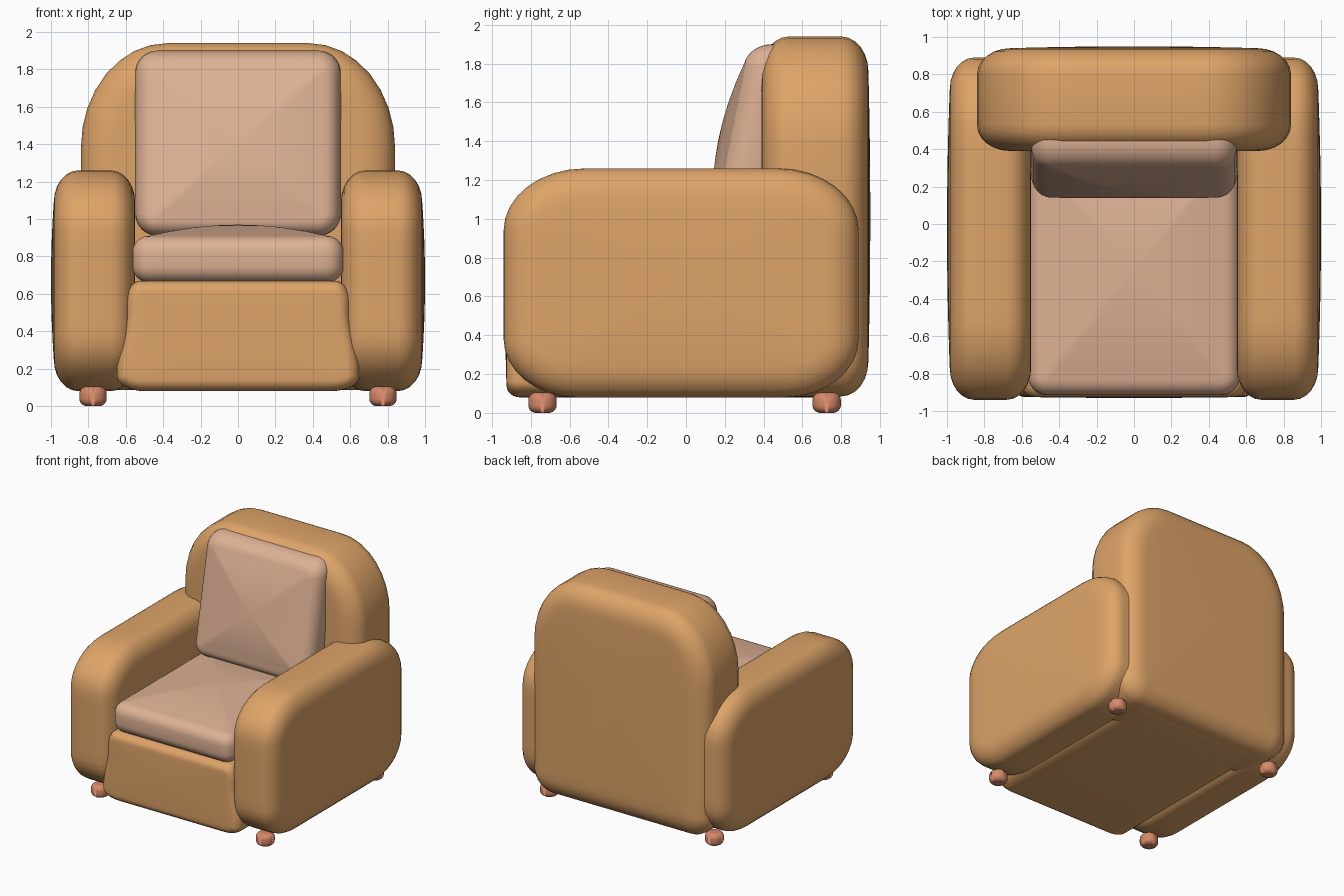
import bpy, bmesh, math
from mathutils import Vector

if "Cube" in bpy.data.objects:
    bpy.data.objects.remove(bpy.data.objects["Cube"])


def material(name, rgb):
    m = bpy.data.materials.new(name)
    m.diffuse_color = (*rgb, 1)
    m.use_nodes = True
    m.node_tree.nodes["Principled BSDF"].inputs["Base Color"].default_value = m.diffuse_color
    return m


TAN = material("tan upholstery", (0.73, 0.37, 0.14))
BEIGE = material("pinkish beige cushion", (0.73, 0.44, 0.30))
WOOD = material("reddish wood", (0.68, 0.25, 0.14))


def outline(box, radii, inset):
    """Rounded rectangle; radii are (ru, rv) for lower left, lower right, upper right, upper left."""
    u0, u1, v0, v1 = box[0] + inset, box[1] - inset, box[2] + inset, box[3] - inset
    corners = [(u0, v0, 1, 1), (u1, v0, -1, 1), (u1, v1, -1, -1), (u0, v1, 1, -1)]
    arcs = []
    for k, ((u, v, su, sv), (ru, rv)) in enumerate(zip(corners, radii)):
        ru, rv = max(ru - inset, 0.03), max(rv - inset, 0.03)
        arc = []
        for i in range(9):
            a = math.pi + (k + i / 8) * math.pi / 2
            arc.append(Vector((u + su * ru + ru * math.cos(a),
                               v + sv * rv + rv * math.sin(a))))
        arcs.append(arc)
    pts = []
    for k, arc in enumerate(arcs):
        end = arcs[(k + 1) % 4][0]
        pts += arc + [arc[-1].lerp(end, j / 7) for j in range(1, 7)]
    return pts


def pillow(name, mat, axis, box, radii, span, depth, inset, crown=(0, 0), bend=None):
    """Padded block: rounded outline swept along an axis, with rolled edges and crowned caps."""
    steps = 6
    d0, d1 = span
    mid = Vector(((box[0] + box[1]) / 2, (box[2] + box[3]) / 2))
    roll = [i / steps * math.pi / 2 for i in range(steps + 1)]
    rings = []

    def cap(d, c):
        inner = outline(box, radii, inset)
        return [([mid + (p - mid) * s for p in inner], d + c * (1 - s * s))
                for s in (0.02, 0.25, 0.5, 0.75, 0.9)]

    rings += cap(d0, -crown[0])
    rings += [(outline(box, radii, inset * (1 - math.sin(a))), d0 + depth * (1 - math.cos(a)))
              for a in roll]
    rings += [(outline(box, radii, inset * (1 - math.sin(a))), d1 - depth * (1 - math.cos(a)))
              for a in reversed(roll)]
    rings += reversed(cap(d1, crown[1]))

    bm = bmesh.new()
    loops = []
    for pts, d in rings:
        loop = []
        for u, v in pts:
            co = Vector({"x": (d, u, v), "y": (u, d, v), "z": (u, v, d)}[axis])
            loop.append(bm.verts.new(bend(co) if bend else co))
        loops.append(loop)
    for a, b in zip(loops, loops[1:]):
        for i in range(len(a)):
            j = (i + 1) % len(a)
            bm.faces.new((a[i], a[j], b[j], b[i]))
    bm.faces.new(loops[0])
    bm.faces.new(loops[-1])
    bmesh.ops.recalc_face_normals(bm, faces=bm.faces)
    mesh = bpy.data.meshes.new(name)
    bm.to_mesh(mesh)
    bm.free()
    mesh.materials.append(mat)
    mesh.shade_smooth()
    obj = bpy.data.objects.new(name, mesh)
    bpy.context.collection.objects.link(obj)
    return obj


# Armrests and feet, one set per side
for side, label in ((-1, "left"), (1, "right")):
    def mirror(co, s=side):
        return Vector((co.x * s, co.y, co.z))
    pillow(label + "_armrest", TAN, "x", (-0.94, 0.89, 0.08, 1.26),
           [(0.38, 0.30), (0.38, 0.30), (0.42, 0.32), (0.42, 0.32)],
           (0.55, 0.985), 0.13, 0.17, (0, 0.015), mirror)
    for y, end in ((-0.74, "front"), (0.725, "back")):
        pillow(f"{label}_{end}_foot", WOOD, "z",
               (0.775 - 0.073, 0.775 + 0.073, y - 0.073, y + 0.073),
               [(0.073, 0.073)] * 4, (0, 0.105), 0.04, 0.04, bend=mirror)


# Base, flaring towards the floor
def flare(co):
    t = min(max((0.5 - co.z) / 0.3, 0), 1)
    co.x *= 1 + 0.08 * t * t * (3 - 2 * t)
    return co


pillow("base", TAN, "y", (-0.6, 0.6, 0.08, 0.67),
       [(0.14, 0.08), (0.14, 0.08), (0.08, 0.12), (0.08, 0.12)],
       (-0.925, 0.8), 0.07, 0.06, (0.005, 0), flare)

# Backrest with broad upper shoulders
pillow("backrest", TAN, "y", (-0.84, 0.84, 0.085, 1.94),
       [(0.2, 0.2), (0.2, 0.2), (0.46, 0.56), (0.46, 0.56)],
       (0.39, 0.94), 0.14, 0.18, (0, 0.01))

# Seat cushion
pillow("seat_cushion", BEIGE, "z", (-0.565, 0.565, -0.915, 0.42),
       [(0.1, 0.1)] * 4, (0.66, 0.91), 0.09, 0.09, (0, 0.06))


# Back cushion, leaning backwards
def lean(co):
    co.y += 0.2 * (co.z - 1.4)
    return co


pillow("back_cushion", BEIGE, "y", (-0.55, 0.55, 0.91, 1.9),
       [(0.12, 0.12)] * 4, (0.22, 0.5), 0.12, 0.1, (0.055, 0), lean)
